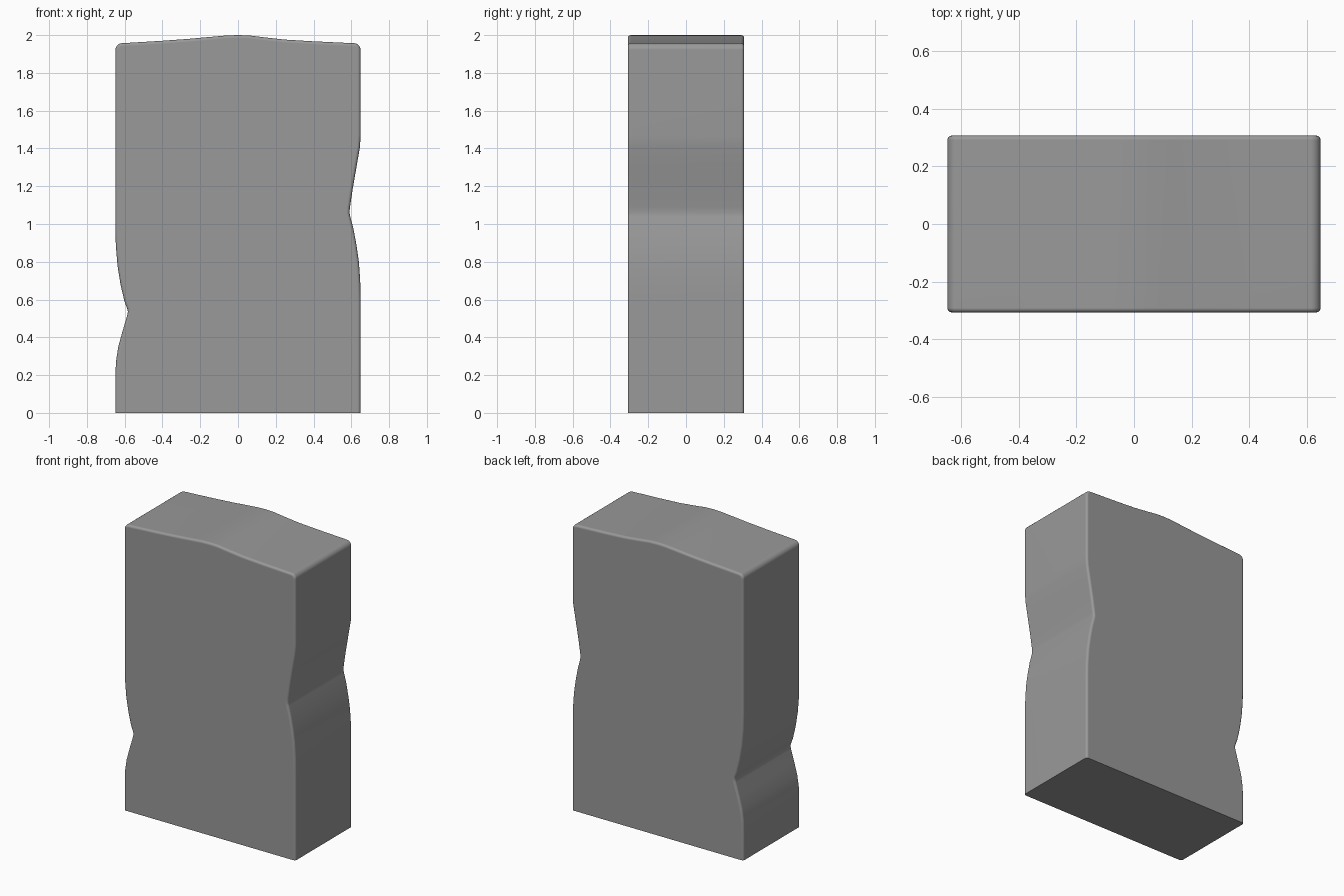
import bpy, bmesh, math

if "Cube" in bpy.data.objects:
    bpy.data.objects.remove(bpy.data.objects["Cube"])

HALF_W, HALF_D, R = 0.649, 0.308, 0.035


def arc(cx, cz, a0, a1, n=5):
    """Rounded top corner of the outline."""
    return [(cx + R * math.cos(math.radians(a0 + (a1 - a0) * i / n)),
             cz + R * math.sin(math.radians(a0 + (a1 - a0) * i / n)))
            for i in range(n + 1)]


# Outline in x/z, anticlockwise from the lower left: right notch, crown, left notch
right = [(0.649, 0.60), (0.647, 0.70), (0.640, 0.80), (0.627, 0.89), (0.610, 0.98),
         (0.594, 1.04), (0.590, 1.06), (0.593, 1.09), (0.608, 1.19),
         (0.627, 1.30), (0.646, 1.41), (0.649, 1.47)]
crown = [(0.40, 1.967), (0.25, 1.976), (0.14, 1.988), (0.06, 1.998), (0.0, 2.0),
         (-0.06, 1.998), (-0.14, 1.991), (-0.25, 1.981), (-0.40, 1.970)]
left = [(-0.649, 1.00), (-0.647, 0.89), (-0.638, 0.78), (-0.622, 0.68), (-0.601, 0.59),
        (-0.586, 0.55), (-0.583, 0.535), (-0.587, 0.515), (-0.612, 0.43),
        (-0.634, 0.35), (-0.646, 0.27), (-0.649, 0.20)]
cz = 1.957 - R
outline = ([(-HALF_W, 0), (HALF_W, 0)] + right + arc(HALF_W - R, cz, 0, 88)
           + crown + arc(-HALF_W + R, cz, 92, 180) + left)

# Extrude the outline front to back
bm = bmesh.new()
front = bm.faces.new([bm.verts.new((x, -HALF_D, z)) for x, z in outline])
ext = bmesh.ops.extrude_face_region(bm, geom=[front], use_keep_orig=True)
bmesh.ops.translate(bm, vec=(0, 2 * HALF_D, 0),
                    verts=[g for g in ext["geom"] if isinstance(g, bmesh.types.BMVert)])
bmesh.ops.recalc_face_normals(bm, faces=bm.faces)

# Soften the front and back rims, leaving the base crisp
rims = [e for e in bm.edges
        if abs(e.verts[0].co.y - e.verts[1].co.y) < 1e-5
        and max(v.co.z for v in e.verts) > 0.001]
bmesh.ops.bevel(bm, geom=rims, offset=0.016, segments=3, profile=0.5,
                affect='EDGES', clamp_overlap=True)

mesh = bpy.data.meshes.new("stone_slab")
bm.to_mesh(mesh)
bm.free()
slab = bpy.data.objects.new("stone_slab", mesh)
bpy.context.collection.objects.link(slab)

# Dark stone colour
stone = bpy.data.materials.new("dark_stone")
stone.diffuse_color = (0.32, 0.32, 0.32, 1)
stone.use_nodes = True
stone.node_tree.nodes["Principled BSDF"].inputs["Base Color"].default_value = stone.diffuse_color
mesh.materials.append(stone)

# Smooth shading with a sharp base
bpy.context.view_layer.objects.active = slab
slab.select_set(True)
bpy.ops.object.shade_smooth_by_angle(angle=math.radians(40))
normals = slab.modifiers.new("even_shading", 'WEIGHTED_NORMAL')
normals.keep_sharp = True
